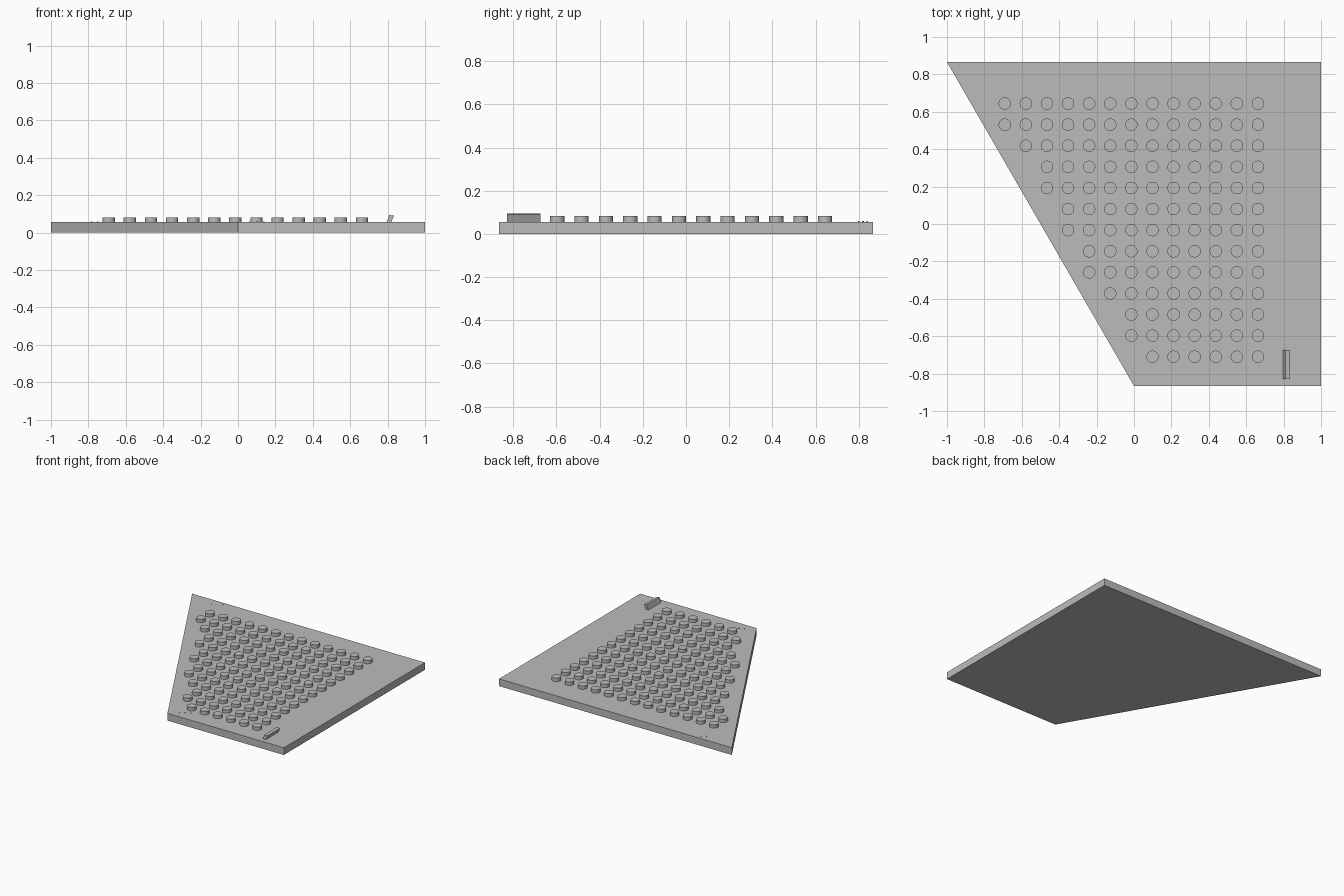
import bpy, bmesh, math

cube = bpy.data.objects.get("Cube")
if cube:
    bpy.data.objects.remove(cube, do_unlink=True)

GREY = (0.5, 0.5, 0.5, 1.0)
mat = bpy.data.materials.new("plain grey")
mat.use_nodes = True
mat.diffuse_color = GREY
mat.node_tree.nodes["Principled BSDF"].inputs["Base Color"].default_value = GREY

HALF_Y = math.sqrt(3) / 2
TOP = 0.056


def finish(name, bm):
    bmesh.ops.recalc_face_normals(bm, faces=bm.faces[:])
    mesh = bpy.data.meshes.new(name)
    bm.to_mesh(mesh)
    bm.free()
    mesh.materials.append(mat)
    obj = bpy.data.objects.new(name, mesh)
    bpy.context.collection.objects.link(obj)
    return obj


def prism(name, profile, offset):
    """Extrude a closed flat profile along an offset."""
    bm = bmesh.new()
    face = bm.faces.new([bm.verts.new(p) for p in profile])
    ext = bmesh.ops.extrude_face_region(bm, geom=[face], use_keep_orig=True)
    moved = [v for v in ext["geom"] if isinstance(v, bmesh.types.BMVert)]
    bmesh.ops.translate(bm, vec=offset, verts=moved)
    return finish(name, bm)


def discs(name, centres, radius, height, sides):
    """Upright short cylinders resting on the panel."""
    bm = bmesh.new()
    for x, y in centres:
        made = bmesh.ops.create_cone(bm, cap_ends=True, segments=sides,
                                     radius1=radius, radius2=radius, depth=height)
        bmesh.ops.translate(bm, vec=(x, y, TOP + height / 2), verts=made["verts"])
    obj = finish(name, bm)
    bpy.ops.object.select_all(action="DESELECT")
    obj.select_set(True)
    bpy.context.view_layer.objects.active = obj
    bpy.ops.object.shade_smooth_by_angle(angle=math.radians(40))
    return obj


# Panel with one slanted side
prism("panel", [(-1, HALF_Y, 0), (0, -HALF_Y, 0), (1, -HALF_Y, 0), (1, HALF_Y, 0)],
      (0, 0, TOP))

# Button grid, trimmed along the slanted side
PITCH = 0.1128
buttons = []
for row in range(13):
    y = 0.644 - row * PITCH
    edge = -(y + HALF_Y) / (2 * HALF_Y)
    for col in range(13):
        x = -0.691 + col * PITCH
        if x - edge > 0.104:
            buttons.append((x, y))
discs("buttons", buttons, 0.033, 0.026, 32)

# Leaning switch lever
prism("switch_lever", [(0.795, -0.83, TOP - 0.002), (0.818, -0.83, TOP - 0.002),
                       (0.834, -0.83, 0.09), (0.809, -0.83, 0.094)], (0, 0.155, 0))

# Tiny raised marks near the narrow corners
marks = [(-0.75 + i * 0.032, 0.82 + i * 0.02) for i in (-1, 0, 1)]
marks += [(0.1 + i * 0.037, -0.79 + i * 0.02) for i in (-1, 0, 1)]
discs("corner_marks", marks, 0.004, 0.003, 8)
